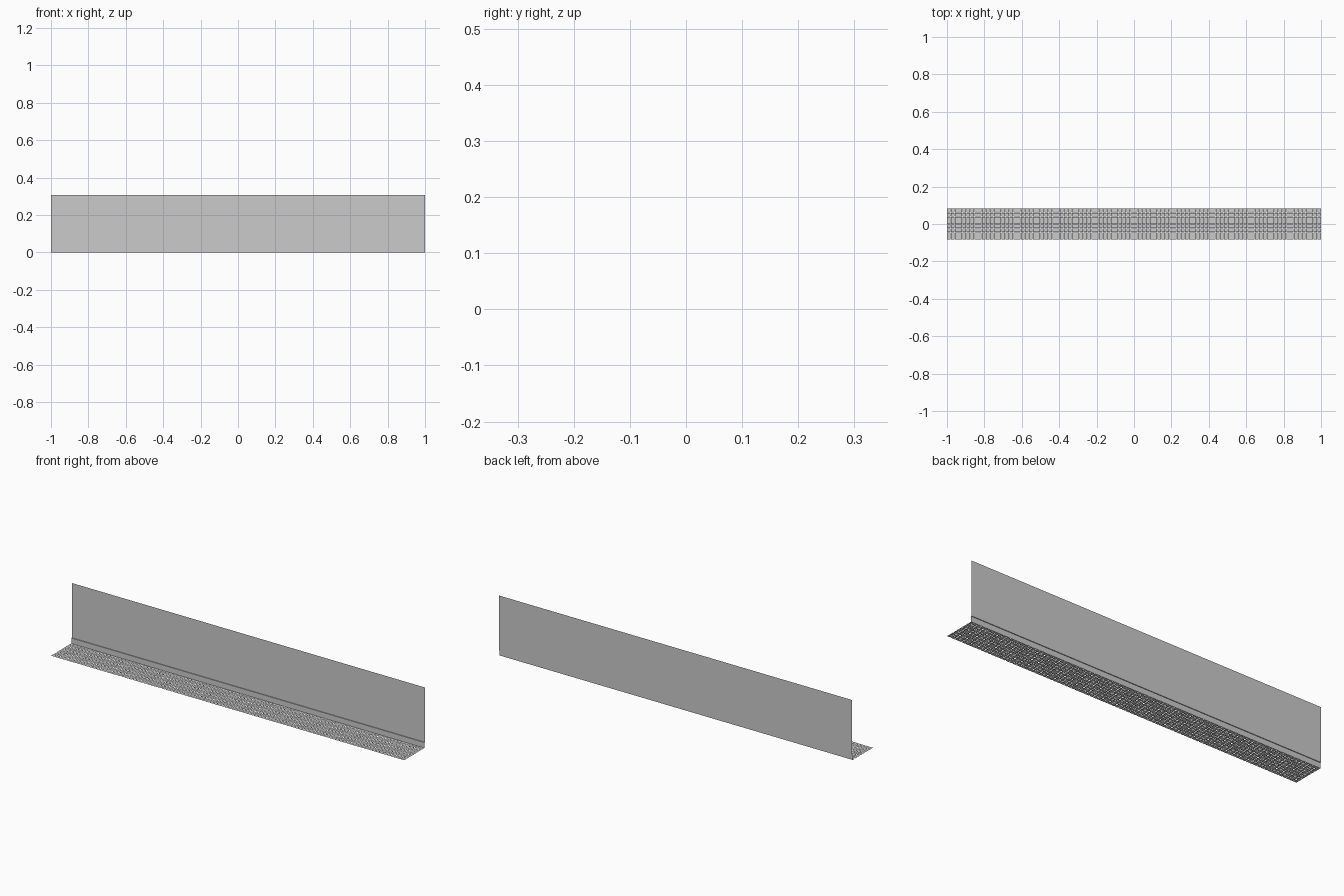
import bpy, bmesh

if "Cube" in bpy.data.objects:
    bpy.data.objects.remove(bpy.data.objects["Cube"])

LENGTH = 2.0
FRONT, TRIM_Y, WALL_Y = -0.084, 0.080, 0.084
TRIM_TOP, WALL_TOP = 0.028, 0.308
COLS, ROWS, GAP = 96, 8, 0.002


def make_object(name, quads):
    """Make one mesh object from a list of four-corner faces."""
    bm = bmesh.new()
    for quad in quads:
        bm.faces.new([bm.verts.new(p) for p in quad])
    bmesh.ops.remove_doubles(bm, verts=bm.verts, dist=0.0001)
    mesh = bpy.data.meshes.new(name)
    bm.to_mesh(mesh)
    bm.free()
    obj = bpy.data.objects.new(name, mesh)
    bpy.context.collection.objects.link(obj)
    return obj


def strip(y0, z0, y1, z1):
    """Full-length strip between two points of the side profile."""
    h = LENGTH / 2
    return [(-h, y0, z0), (h, y0, z0), (h, y1, z1), (-h, y1, z1)]


# Floor: thin square tiles separated by open joints
pitch_x = (LENGTH + GAP) / COLS
pitch_y = (TRIM_Y - FRONT + GAP) / ROWS
tiles = []
for c in range(COLS):
    for r in range(ROWS):
        x0, y0 = -LENGTH / 2 + c * pitch_x, FRONT + r * pitch_y
        x1, y1 = x0 + pitch_x - GAP, y0 + pitch_y - GAP
        tiles.append([(x0, y0, 0), (x1, y0, 0), (x1, y1, 0), (x0, y1, 0)])
make_object("floor_tiles", tiles)

# Skirting: upright face and narrow top ledge
make_object("skirting", [strip(TRIM_Y, 0, TRIM_Y, TRIM_TOP),
                         strip(TRIM_Y, TRIM_TOP, WALL_Y, TRIM_TOP)])

# Wall above the ledge
make_object("wall", [strip(WALL_Y, TRIM_TOP, WALL_Y, WALL_TOP)])
